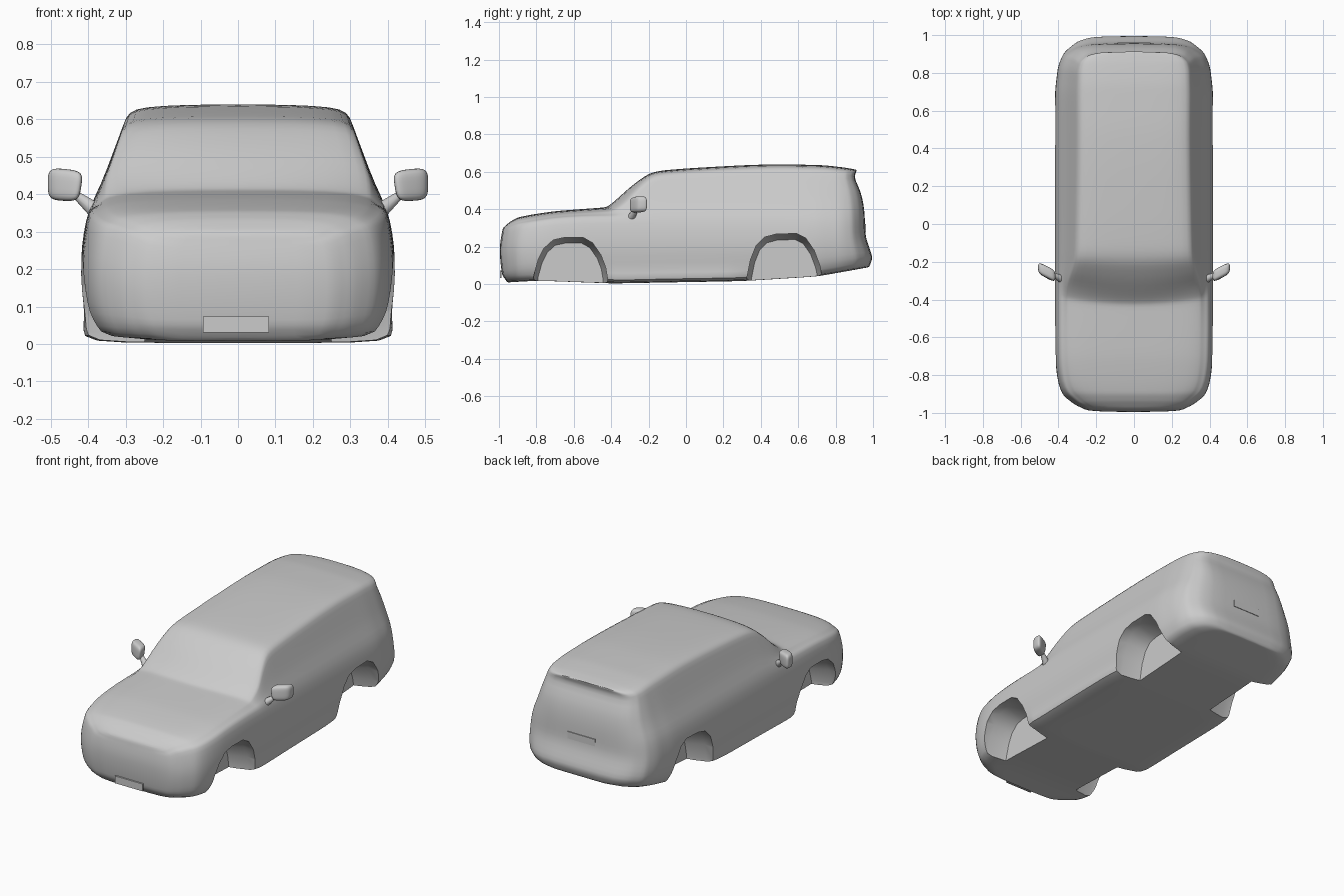
import bpy, bmesh, math
from mathutils import Vector

cube = bpy.data.objects.get("Cube")
if cube:
    bpy.data.objects.remove(cube, do_unlink=True)

grey = bpy.data.materials.new("body_grey")
grey.use_nodes = True
grey.diffuse_color = (0.6, 0.6, 0.6, 1)
grey.node_tree.nodes["Principled BSDF"].inputs["Base Color"].default_value = (0.6, 0.6, 0.6, 1)


def lerp_keys(keys, t):
    """Piecewise linear lookup in a list of (position, value)."""
    if t <= keys[0][0]:
        return keys[0][1]
    for (a, va), (b, vb) in zip(keys, keys[1:]):
        if t <= b:
            return va + (vb - va) * (t - a) / (b - a)
    return keys[-1][1]


def clamp(t):
    return max(0.0, min(1.0, t))


def make_object(name, bm):
    bmesh.ops.recalc_face_normals(bm, faces=bm.faces)
    mesh = bpy.data.meshes.new(name)
    bm.to_mesh(mesh)
    bm.free()
    mesh.materials.append(grey)
    obj = bpy.data.objects.new(name, mesh)
    bpy.context.scene.collection.objects.link(obj)
    return obj


def activate(obj):
    bpy.ops.object.select_all(action='DESELECT')
    obj.select_set(True)
    bpy.context.view_layer.objects.active = obj


def subdivide(obj, levels):
    mod = obj.modifiers.new("smooth", 'SUBSURF')
    mod.levels = mod.render_levels = levels
    activate(obj)
    bpy.ops.object.modifier_apply(modifier=mod.name)


# Body lines along the length
TOP = [(-1, .30), (-.97, .335), (-.93, .355), (-.85, .37), (-.7, .39), (-.43, .41),
       (-.40, .43), (-.3, .52), (-.2, .592), (-.14, .606), (0, .618), (.3, .635),
       (.5, .641), (.75, .635), (.9, .622), (1, .61)]
BOTTOM = [(-1, .008), (-.8, .018), (-.4, .003), (.3, .015), (.7, .04), (1, .09)]
PLAN = [(-1, .55), (-.96, .75), (-.91, .9), (-.85, .96), (-.75, .99), (-.6, 1),
        (.7, 1), (.85, .96), (.92, .89), (.97, .74), (1, .52)]
# Nose and tail profiles, as offsets by height
NOSE = [(.01, .045), (.03, .02), (.1, .008), (.2, .002), (.3, .02), (.34, .04)]
TAIL = [(.09, -.02), (.14, 0), (.25, -.04), (.4, -.045), (.5, -.065), (.57, -.105), (.61, -.085)]
# Lower flank: share of belt height, half width
FLANK = [(1, .4), (.8, .413), (.6, .42), (.4, .418), (.2, .408)]


def half_section(u):
    top, low = lerp_keys(TOP, u), lerp_keys(BOTTOM, u)
    edge_z = top - .02
    edge = min(.35, .3 + (.6 - edge_z) * .33)
    belt = min(.36, top - .04)
    pts = [(0, top), (edge * .5, top - .001), (edge * .86, top - .007), (edge, edge_z)]
    for t in (.12, .4, .75):
        pts.append((edge + (.39 - edge) * t, edge_z + (belt - edge_z) * t))
    pts += [(x, low + (belt - low) * f) for f, x in FLANK]
    sill = clamp(min(u + .5, .4 - u) * 15)
    pts += [(.39 + .025 * sill, low + .035), (.375 + .035 * sill, low), (.2, low), (0, low)]
    plan = lerp_keys(PLAN, u)
    nose, tail = clamp((-.6 - u) / .4) ** 2, clamp((u - .6) / .4) ** 2
    bow = .05 * clamp(1 - abs(u + .36) / .22)
    out = []
    for x, z in pts:
        shrink = plan ** (1 - .4 * clamp((z - .36) / .2))
        y = u + nose * lerp_keys(NOSE, z) + tail * lerp_keys(TAIL, z) + bow * (x / .36) ** 2
        out.append(Vector((x * shrink, y, z)))
    return out


# Body shell: sections lofted from nose to tail
stations = sorted({k for k, _ in TOP + PLAN} |
                  {-.985, -.6, -.52, -.46, -.415, -.36, -.25, -.08, .15, .4, .6, .8, .95, .985})
bm = bmesh.new()
rings = []
for u in stations:
    half = half_section(u)
    ring = half + [Vector((-p.x, p.y, p.z)) for p in half[-2:0:-1]]
    rings.append([bm.verts.new(p) for p in ring])
n = len(rings[0])
last = n // 2
for a, b in zip(rings, rings[1:]):
    for i in range(n):
        j = (i + 1) % n
        bm.faces.new((a[i], a[j], b[j], b[i]))
for ring in (rings[0], rings[-1]):
    bm.faces.new(ring[:4] + ring[-3:])
    for j in range(3, last - 3):
        bm.faces.new((ring[j], ring[j + 1], ring[n - j - 1], ring[n - j]))
    bm.faces.new(ring[last - 3:last + 4])
body = make_object("body_shell", bm)
subdivide(body, 1)

# Wheel wells cut through the flanks
FRONT_ARCH = [(-.825, -.1), (-.815, .04), (-.79, .13), (-.76, .19), (-.71, .235), (-.65, .248),
              (-.55, .248), (-.5, .22), (-.455, .155), (-.43, .09), (-.42, .03), (-.41, -.1)]
REAR_ARCH = [(.32, -.1), (.327, .04), (.345, .13), (.375, .205), (.42, .25), (.48, .266),
             (.59, .27), (.64, .245), (.685, .18), (.715, .1), (.728, .04), (.74, -.1)]
for arch in (FRONT_ARCH, REAR_ARCH):
    mid = (arch[0][0] + arch[-1][0]) / 2
    for side in (-1, 1):
        bm = bmesh.new()
        loops = []
        for x, s in ((.25, .88), (.36, 1), (.6, 1)):
            loops.append([bm.verts.new((side * x, mid + (y - mid) * s, z * s if z > 0 else z))
                          for y, z in arch])
        m = len(arch)
        for a, b in zip(loops, loops[1:]):
            for i in range(m):
                bm.faces.new((a[i], a[(i + 1) % m], b[(i + 1) % m], b[i]))
        bm.faces.new(loops[0])
        bm.faces.new(loops[-1])
        cutter = make_object("wheel_well_cutter", bm)
        cutter.hide_render = True
        mod = body.modifiers.new("wheel_well", 'BOOLEAN')
        mod.operation, mod.solver, mod.object = 'DIFFERENCE', 'EXACT', cutter
        activate(body)
        bpy.ops.object.modifier_apply(modifier=mod.name)
        bpy.data.objects.remove(cutter, do_unlink=True)
activate(body)
bpy.ops.object.shade_smooth_by_angle(angle=math.radians(38))

# Door mirrors: a rounded housing on a flared stalk
for side, label in ((1, "left"), (-1, "right")):
    bm = bmesh.new()
    bmesh.ops.create_cube(bm, size=1)
    for v in bm.verts:
        outer, upper, back = v.co.x > 0, v.co.z > 0, v.co.y > 0
        x = .508 if outer else (.412 if upper else .425)
        z = (.472 if outer else .462) if upper else (.385 if outer else .38)
        y = (-.2 if back else -.262) if outer else (-.245 if back else -.31)
        v.co = (side * x, y, z)
    bmesh.ops.subdivide_edges(bm, edges=bm.edges, cuts=1, use_grid_fill=True)
    housing = make_object(label + "_mirror_housing", bm)
    subdivide(housing, 2)
    bpy.ops.object.shade_smooth_by_angle(angle=math.radians(60))

    start, end = Vector((side * .385, -.29, .36)), Vector((side * .437, -.265, .402))
    bpy.ops.mesh.primitive_cone_add(vertices=12, radius1=.021, radius2=.01,
                                    depth=(end - start).length, location=(start + end) / 2)
    stalk = bpy.context.object
    stalk.name = label + "_mirror_stalk"
    stalk.rotation_euler = (end - start).to_track_quat('Z', 'Y').to_euler()
    stalk.data.materials.append(grey)
    bpy.ops.object.shade_smooth_by_angle(angle=math.radians(40))

# Blank plates at nose and tail
for name, x, y, z, height in (("front_plate", -.005, -.99, .052, .042),
                              ("rear_plate", 0, .957, .3, .04)):
    bm = bmesh.new()
    bmesh.ops.create_cube(bm, size=1)
    for v in bm.verts:
        v.co = (v.co.x * .176 + x, v.co.y * .009 + y, v.co.z * height + z)
    make_object(name, bm)
